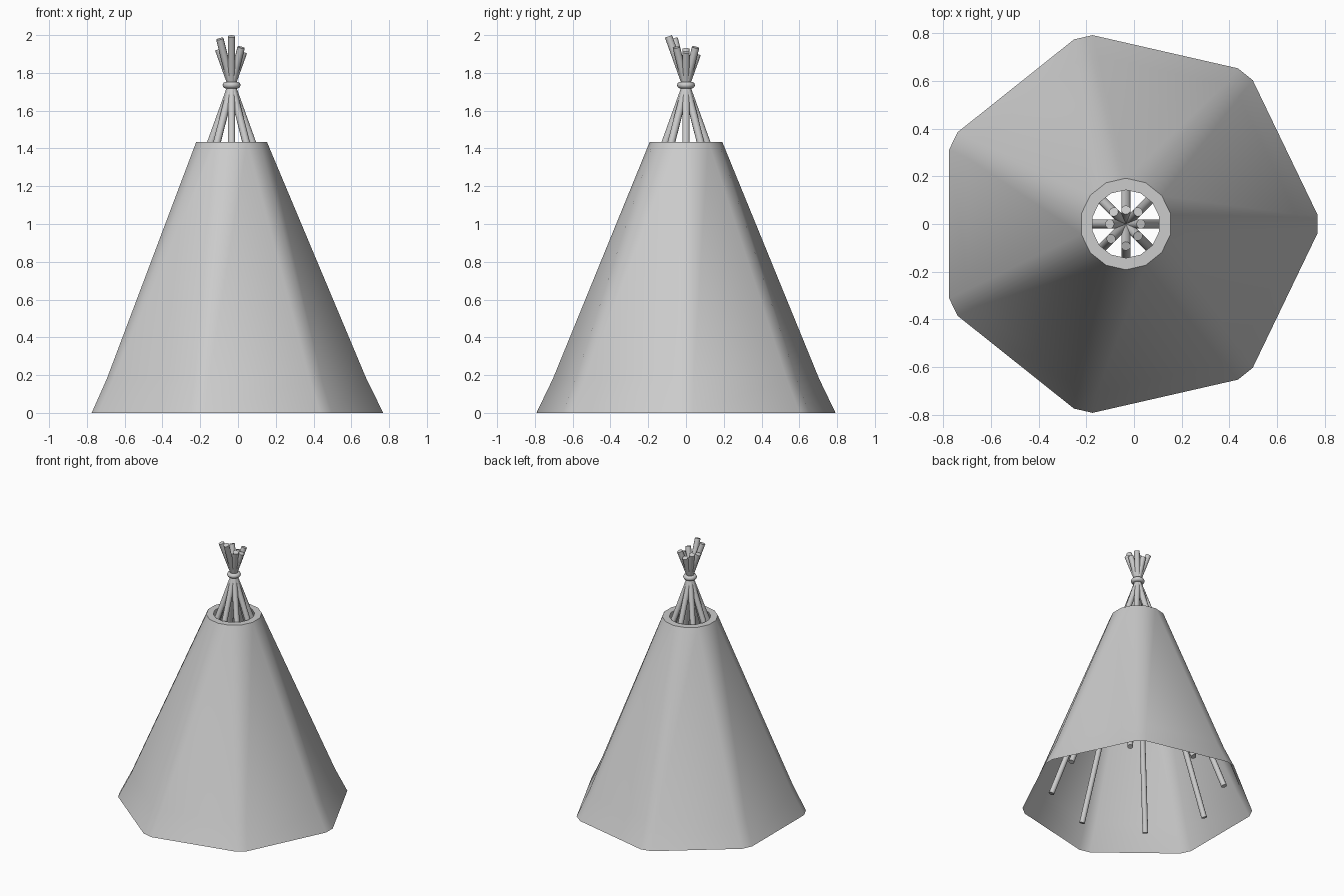
import bpy, bmesh
from math import sin, cos, pi, radians
from mathutils import Vector

if "Cube" in bpy.data.objects:
    bpy.data.objects.remove(bpy.data.objects["Cube"])

CX = -0.034      # tent axis
CROSS = 1.735    # height where the poles meet
SLOPE = 0.36     # pole lean


def finish(bm, name):
    bmesh.ops.recalc_face_normals(bm, faces=bm.faces)
    me = bpy.data.meshes.new(name)
    bm.to_mesh(me)
    bm.free()
    ob = bpy.data.objects.new(name, me)
    bpy.context.collection.objects.link(ob)
    smooth(ob)
    return ob


def smooth(ob, angle=35):
    bpy.ops.object.select_all(action='DESELECT')
    ob.select_set(True)
    bpy.context.view_layer.objects.active = ob
    bpy.ops.object.shade_smooth_by_angle(angle=radians(angle))


# Canvas cover: seven sides with narrow corner strips, open below, flat rim on top
bm = bmesh.new()
rings = []
for d, half, z in [(0.803, 0.04, 0), (0.714, 0.04, 0.18), (0.187, 0.043, 1.435), (0.139, 0.032, 1.435)]:
    ring = []
    for i in range(7):
        a = 2 * pi * i / 7
        for s in (-half, half):
            ring.append(bm.verts.new((CX + d * cos(a) - s * sin(a), d * sin(a) + s * cos(a), z)))
    rings.append(ring)
for lo, hi in zip(rings, rings[1:]):
    for i in range(14):
        j = (i + 1) % 14
        bm.faces.new((lo[i], lo[j], hi[j], hi[i]))
finish(bm, "canvas_cover")


# Eight leaning poles crossing at the tie, with uneven tips
tips = [1.91, 1.935, 1.90, 1.935, 1.925, 1.98, 1.993, 1.935]
for i, top in enumerate(tips):
    a = i * pi / 4

    # a tip at angle a belongs to a foot on the opposite side
    def point(z):
        r = SLOPE * (z - CROSS)
        return Vector((CX + r * cos(a), r * sin(a), z))
    p, q = point(0.075), point(top)
    bpy.ops.mesh.primitive_cylinder_add(vertices=10, radius=0.02, depth=(q - p).length, location=(p + q) / 2)
    ob = bpy.context.object
    ob.name = f"pole_{i + 1}"
    ob.rotation_euler = (q - p).to_track_quat('Z', 'Y').to_euler()
    smooth(ob, 40)

# Rope tie around the crossing
bpy.ops.mesh.primitive_torus_add(major_segments=20, minor_segments=8, major_radius=0.03,
                                 minor_radius=0.018, location=(CX, 0, CROSS))
tie = bpy.context.object
tie.name = "rope_tie"
smooth(tie, 50)
